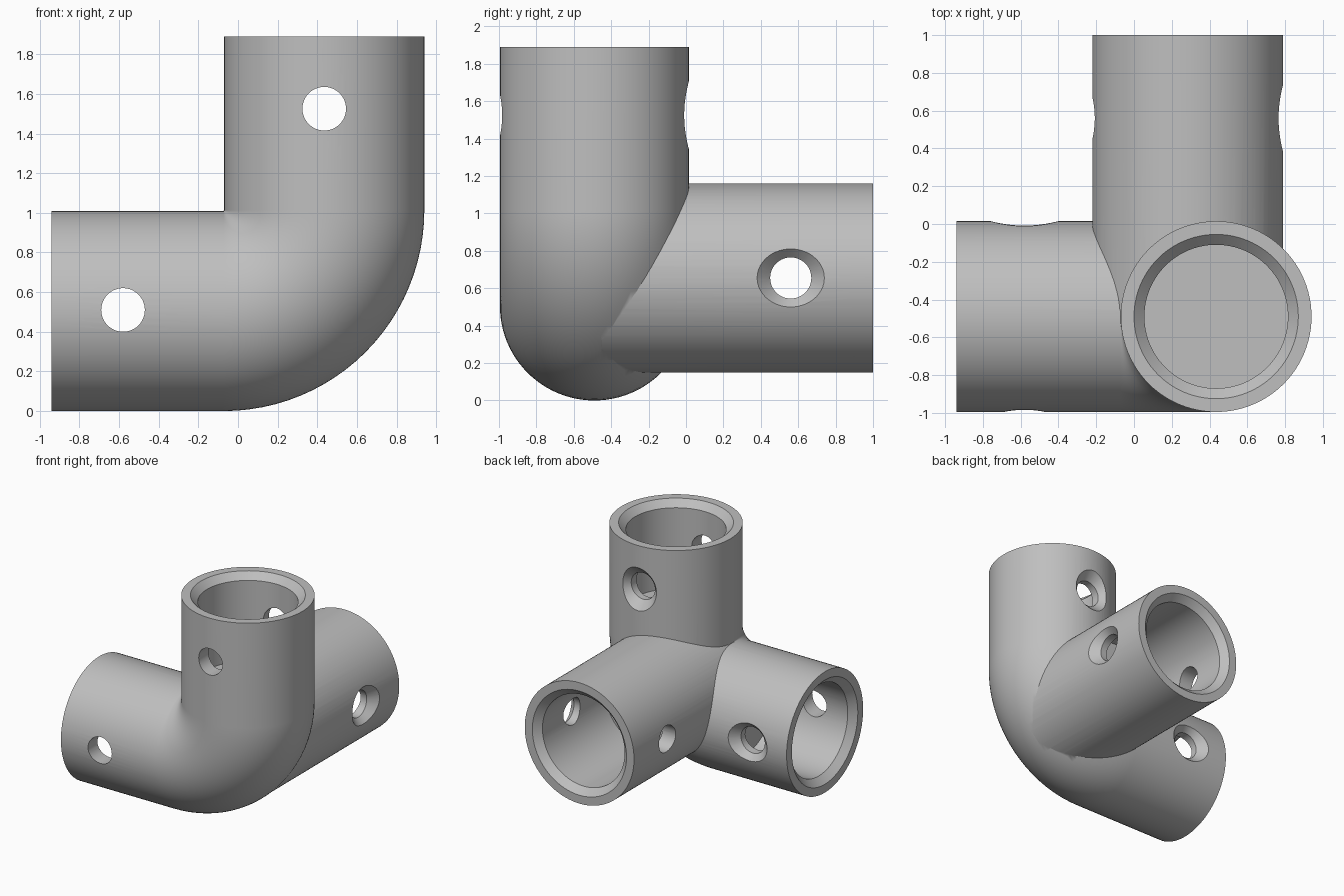
import bpy, bmesh
from math import sin, cos, tau, radians
from mathutils import Matrix, Vector

if "Cube" in bpy.data.objects:
    bpy.data.objects.remove(bpy.data.objects["Cube"], do_unlink=True)

SIDES = 96
R = 0.505            # outer pipe radius
BEND = 0.508         # bend radius of the elbow
AXIS_Y = -0.49       # depth of the elbow plane

grey = bpy.data.materials.new("plain grey")
grey.use_nodes = True
grey.diffuse_color = (0.52, 0.52, 0.52, 1)
grey.node_tree.nodes["Principled BSDF"].inputs["Base Color"].default_value = (0.52, 0.52, 0.52, 1)


def skin(name, sections, sides=SIDES):
    """Closed tube through circles given as (matrix, radius)."""
    bm = bmesh.new()
    rings = []
    for mat, r in sections:
        rings.append([bm.verts.new(mat @ Vector((r * cos(tau * i / sides), r * sin(tau * i / sides), 0)))
                      for i in range(sides)])
    for a, b in zip(rings, rings[1:]):
        for i in range(sides):
            j = (i + 1) % sides
            bm.faces.new((a[i], a[j], b[j], b[i]))
    bm.faces.new(rings[0])
    bm.faces.new(rings[-1])
    bmesh.ops.recalc_face_normals(bm, faces=bm.faces)
    mesh = bpy.data.meshes.new(name)
    bm.to_mesh(mesh)
    bm.free()
    mesh.materials.append(grey)
    obj = bpy.data.objects.new(name, mesh)
    bpy.context.collection.objects.link(obj)
    return obj


def lathe(name, origin, turn, profile, sides=SIDES):
    """Round solid along the turned z axis, profile as (radius, height)."""
    base = Matrix.Translation(origin) @ turn
    return skin(name, [(base @ Matrix.Translation((0, 0, h)), r) for r, h in profile], sides)


def combine(target, tool, operation):
    mod = target.modifiers.new(tool.name, 'BOOLEAN')
    mod.operation = operation
    mod.solver = 'EXACT'
    mod.object = tool
    bpy.context.view_layer.objects.active = target
    bpy.ops.object.modifier_apply(modifier=mod.name)
    bpy.data.objects.remove(tool, do_unlink=True)


UP = Matrix.Identity(4)
BACK = Matrix.Rotation(radians(-90), 4, 'X')
PLUS_X = Matrix.Rotation(radians(90), 4, 'Y')
MINUS_X = Matrix.Rotation(radians(-90), 4, 'Y')

# Elbow: horizontal arm, quarter bend, upright arm
cx, cz = 0.435 - BEND, R + BEND
path = [(-0.94, R, 90)]
for k in range(25):
    a = 90 - 90 * k / 24
    path.append((cx + BEND * cos(radians(a)), cz - BEND * sin(radians(a)), a))
path.append((0.435, 1.89, 0))
body = skin("corner_pipe_fitting",
            [(Matrix.Translation((x, AXIS_Y, z)) @ Matrix.Rotation(radians(a), 4, 'Y'), R) for x, z, a in path])

# Rear arm grows from the middle of the bend
rear = lathe("rear_arm", (0.285, AXIS_Y, 0.655), BACK, [(0.497, 0), (R, 0.04), (R, 1.49)])
combine(body, rear, 'UNION')

# Chamfered sockets: mouth centre, outward direction, depth
for name, mouth, turn, depth in (
        ("upright_socket", (0.435, AXIS_Y, 1.89), UP, 0.73),
        ("side_socket", (-0.94, AXIS_Y, R), MINUS_X, 0.73),
        ("rear_socket", (0.285, 1.0, 0.655), BACK, 0.88)):
    combine(body, lathe(name, mouth, turn, [(0.38, -depth), (0.38, -0.055), (0.455, 0.02)]), 'DIFFERENCE')

# Screw holes through each arm, countersunk on one side
for name, centre, turn in (
        ("upright_hole", (0.435, AXIS_Y, 1.525), BACK),
        ("side_hole", (-0.58, AXIS_Y, 0.51), BACK),
        ("rear_hole", (0.285, 0.56, 0.655), PLUS_X)):
    combine(body, lathe(name, centre, turn, [(0.11, -0.6), (0.11, 0.435), (0.28, 0.605)], 48), 'DIFFERENCE')

# Smooth walls with crisp rims
bpy.ops.object.select_all(action='DESELECT')
body.select_set(True)
bpy.context.view_layer.objects.active = body
bpy.ops.object.shade_smooth_by_angle(angle=radians(30))
weighted = body.modifiers.new("even_shading", 'WEIGHTED_NORMAL')
weighted.keep_sharp = True
